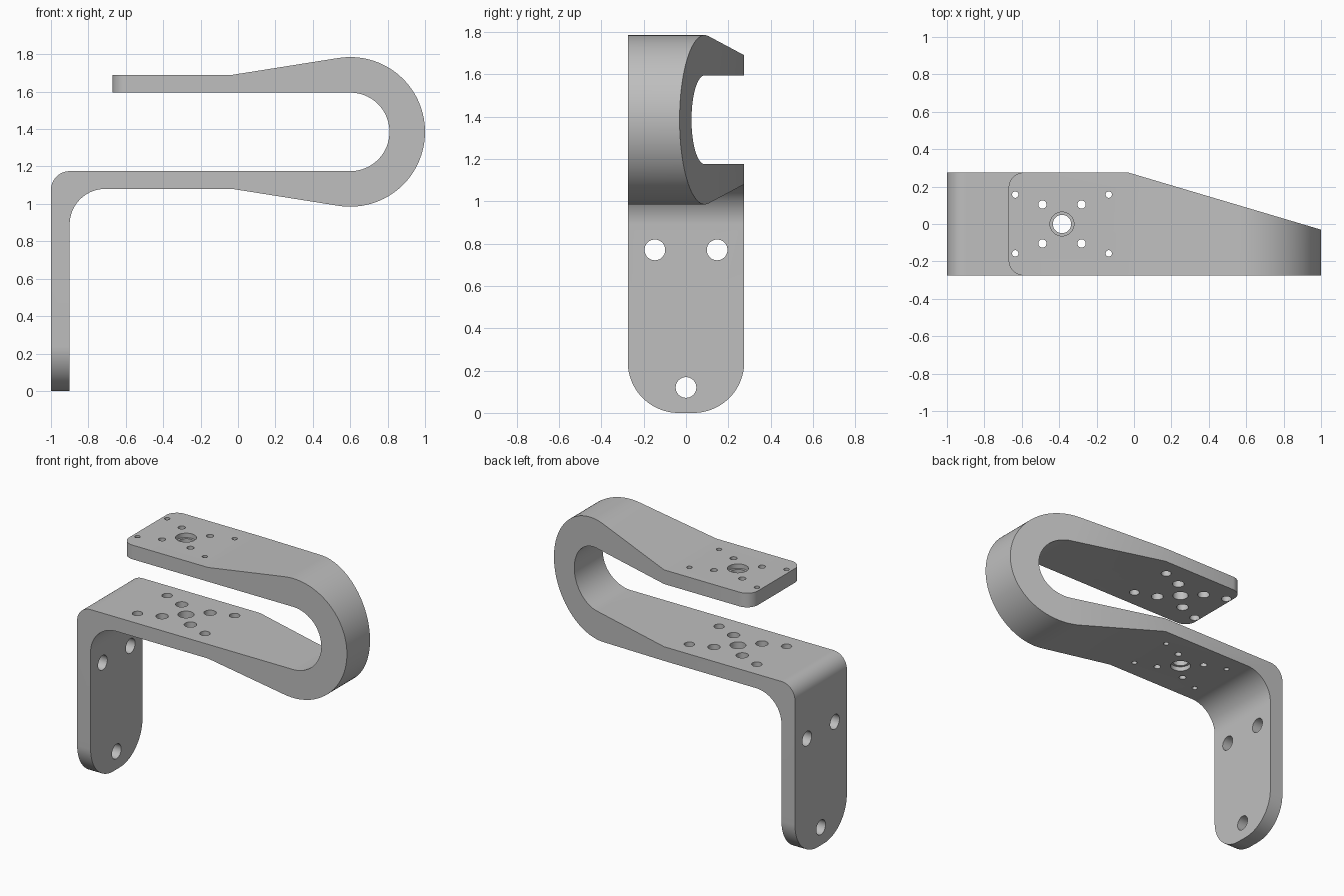
import bpy, bmesh
from math import cos, sin, radians

if "Cube" in bpy.data.objects:
    bpy.data.objects.remove(bpy.data.objects["Cube"], do_unlink=True)

HALF = 0.275            # half width of the strip
LOW_TOP, LOW_BOTTOM = 1.175, 1.08
UP_TOP, UP_BOTTOM = 1.69, 1.595
BEND = (0.6, 1.385)     # centre of the big bend
TIP = -0.67
HOLE_X = -0.385

metal = bpy.data.materials.new("grey metal")
metal.use_nodes = True
grey = (0.52, 0.52, 0.52, 1)
metal.diffuse_color = grey
metal.node_tree.nodes["Principled BSDF"].inputs["Base Color"].default_value = grey


def arc(cx, cy, r, start, end, steps=24):
    angles = [radians(start + (end - start) * i / steps) for i in range(steps + 1)]
    return [(cx + r * cos(a), cy + r * sin(a)) for a in angles]


def prism(name, points, axis, low, high):
    """Extrude a flat outline along the given axis."""
    place = {"X": lambda p, d: (d, p[0], p[1]),
             "Y": lambda p, d: (p[0], d, p[1]),
             "Z": lambda p, d: (p[0], p[1], d)}[axis]
    bm = bmesh.new()
    a = [bm.verts.new(place(p, low)) for p in points]
    b = [bm.verts.new(place(p, high)) for p in points]
    bm.faces.new(a)
    bm.faces.new(b[::-1])
    for i in range(len(points)):
        j = (i + 1) % len(points)
        bm.faces.new((a[i], b[i], b[j], a[j]))
    bmesh.ops.recalc_face_normals(bm, faces=bm.faces)
    mesh = bpy.data.meshes.new(name)
    bm.to_mesh(mesh)
    bm.free()
    mesh.materials.append(metal)
    obj = bpy.data.objects.new(name, mesh)
    bpy.context.collection.objects.link(obj)
    return obj


# Bent strip: side outline swept across the width
outline = [(-1, 0)]
outline += arc(-0.9, LOW_TOP - 0.1, 0.1, 180, 90)
outline += arc(*BEND, 0.21, -90, 90, 40)
outline += [(TIP, UP_BOTTOM), (TIP, UP_TOP), (-0.03, UP_TOP)]
outline += arc(*BEND, 0.4, 99, -99, 56)
outline += [(-0.03, LOW_BOTTOM)]
outline += arc(-0.71, LOW_BOTTOM - 0.19, 0.19, 90, 180)
outline += [(-0.9, 0)]
bracket = prism("bent_bracket", outline, "Y", -HALF, HALF)
bpy.context.view_layer.objects.active = bracket


def cut(points, axis, low, high):
    cutter = prism("cutter", points, axis, low, high)
    cutter.hide_render = True
    mod = bracket.modifiers.new("cut", "BOOLEAN")
    mod.operation = "DIFFERENCE"
    mod.solver = "EXACT"
    mod.object = cutter
    bpy.ops.object.modifier_apply(modifier=mod.name)
    bpy.data.objects.remove(cutter, do_unlink=True)


def hole(x, y, r, axis, low, high):
    cut(arc(x, y, r, 0, 360, 32)[:-1], axis, low, high)


def round_corner(x, y, sx, sy, r, axis, low, high):
    e = 1.2 * r
    shape = [(e, 0)] + arc(0, 0, r, 0, 90) + [(0, e), (e, e)]
    cut([(x + sx * (px - r), y + sy * (py - r)) for px, py in shape], axis, low, high)


# Slanted back edge of the bend
cut([(-0.03, HALF), (1.1, -0.06), (1.1, 0.4), (-0.03, 0.4)], "Z", 0.9, 1.9)

# Rounded foot and rounded tip of the upper arm
for side in (-1, 1):
    round_corner(side * HALF, 0, side, -1, 0.24, "X", -1.1, -0.8)
    round_corner(TIP, side * HALF, -1, side, 0.08, "Z", 1.5, 1.8)

# Wall mounting holes
for y, z in ((-0.147, 0.77), (0.147, 0.77), (0, 0.12)):
    hole(y, z, 0.049, "X", -1.1, -0.8)

# Matching hole pattern in both arms, pockets on the facing sides
for x_off, y_off, r, pocket in ((0.25, 0.157, 0.017, 0.032), (0.105, 0.104, 0.022, 0.038)):
    for sx in (-1, 1):
        for sy in (-1, 1):
            x, y = HOLE_X + sx * x_off, sy * y_off
            hole(x, y, r, "Z", 0.95, 1.8)
            hole(x, y, pocket, "Z", LOW_TOP - 0.05, UP_BOTTOM + 0.05)

# Centre holes, stepped on the outer sides
hole(HOLE_X, 0, 0.049, "Z", 0.95, 1.8)
hole(HOLE_X, 0, 0.064, "Z", UP_TOP - 0.03, 1.8)
hole(HOLE_X, 0, 0.064, "Z", 0.95, LOW_BOTTOM + 0.03)

bpy.ops.object.select_all(action="DESELECT")
bracket.select_set(True)
bpy.ops.object.shade_smooth_by_angle(angle=radians(20))
